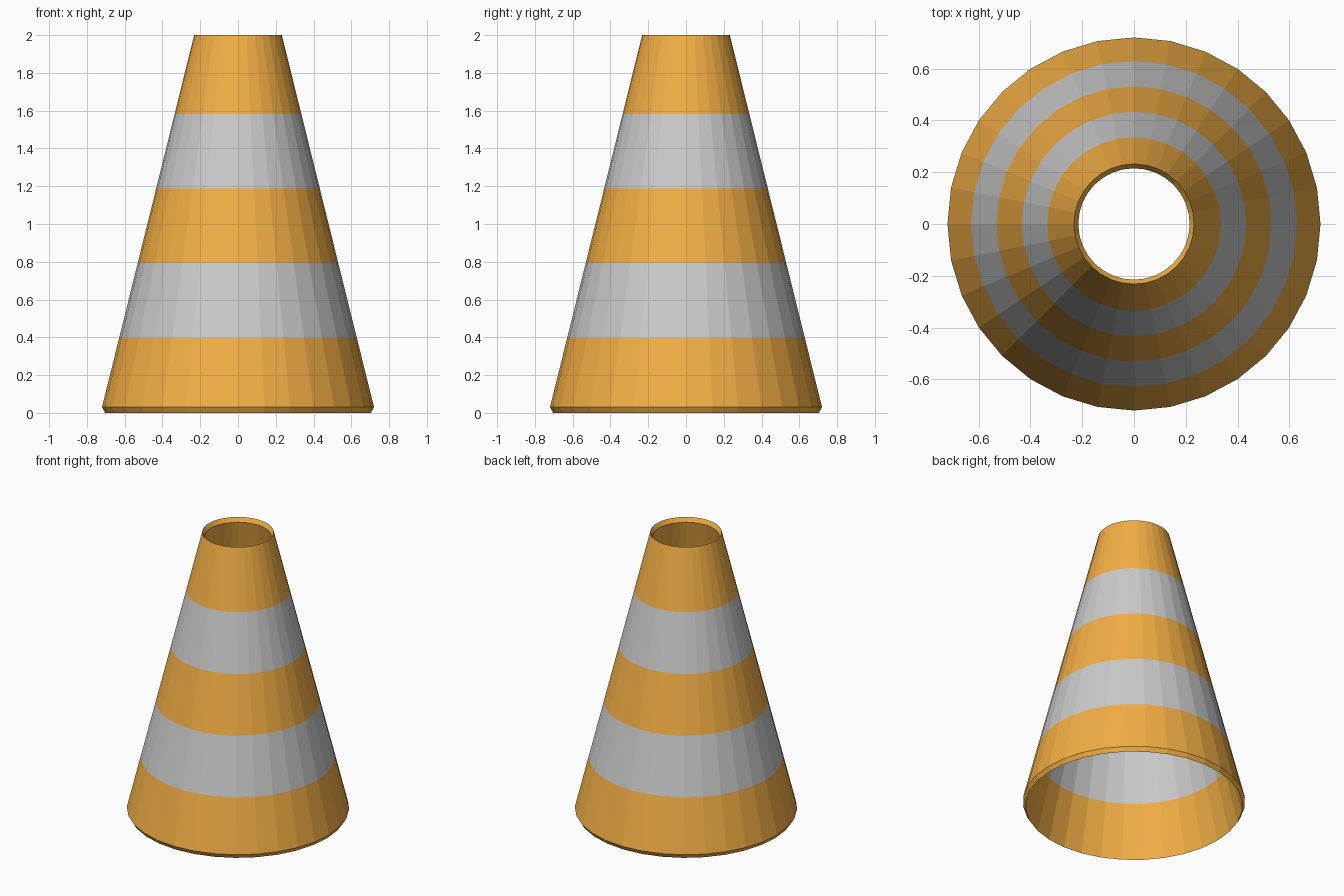
import bpy, bmesh
from math import sin, cos, pi

if "Cube" in bpy.data.objects:
    bpy.data.objects.remove(bpy.data.objects["Cube"])

SIDES = 32
Z = [0.03, 0.397, 0.793, 1.187, 1.583, 2.0]    # stripe boundaries
R_BOTTOM, R_TOP = 0.72, 0.232
WALL_R, WALL_Z = 0.017, 0.03                   # inner skin offset


def material(name, color):
    m = bpy.data.materials.new(name)
    m.diffuse_color = color
    m.use_nodes = True
    m.node_tree.nodes["Principled BSDF"].inputs["Base Color"].default_value = m.diffuse_color
    return m


# Closed wall profile: outer skin upward, inner skin back down
outer = [(R_BOTTOM + (R_TOP - R_BOTTOM) * (z - Z[0]) / (Z[-1] - Z[0]), z) for z in Z]
inner = [(r - WALL_R, z - WALL_Z) for r, z in reversed(outer)]
profile = outer + inner
stripes = [0, 1, 0, 1, 0]
bands = stripes + [0] + stripes + [0]          # rims are orange

# Revolve the profile into flat-sided rings
bm = bmesh.new()
rings = [[bm.verts.new((r * cos(2 * pi * i / SIDES), r * sin(2 * pi * i / SIDES), z))
          for i in range(SIDES)] for r, z in profile]
for k, slot in enumerate(bands):
    a, b = rings[k], rings[(k + 1) % len(rings)]
    for i in range(SIDES):
        j = (i + 1) % SIDES
        bm.faces.new((a[i], a[j], b[j], b[i])).material_index = slot
bmesh.ops.recalc_face_normals(bm, faces=bm.faces)

mesh = bpy.data.meshes.new("striped_cone")
bm.to_mesh(mesh)
bm.free()
mesh.materials.append(material("orange", (0.9, 0.43, 0.06, 1)))
mesh.materials.append(material("pale_stripe", (0.8, 0.8, 0.8, 1)))
cone = bpy.data.objects.new("striped_cone", mesh)
bpy.context.collection.objects.link(cone)
